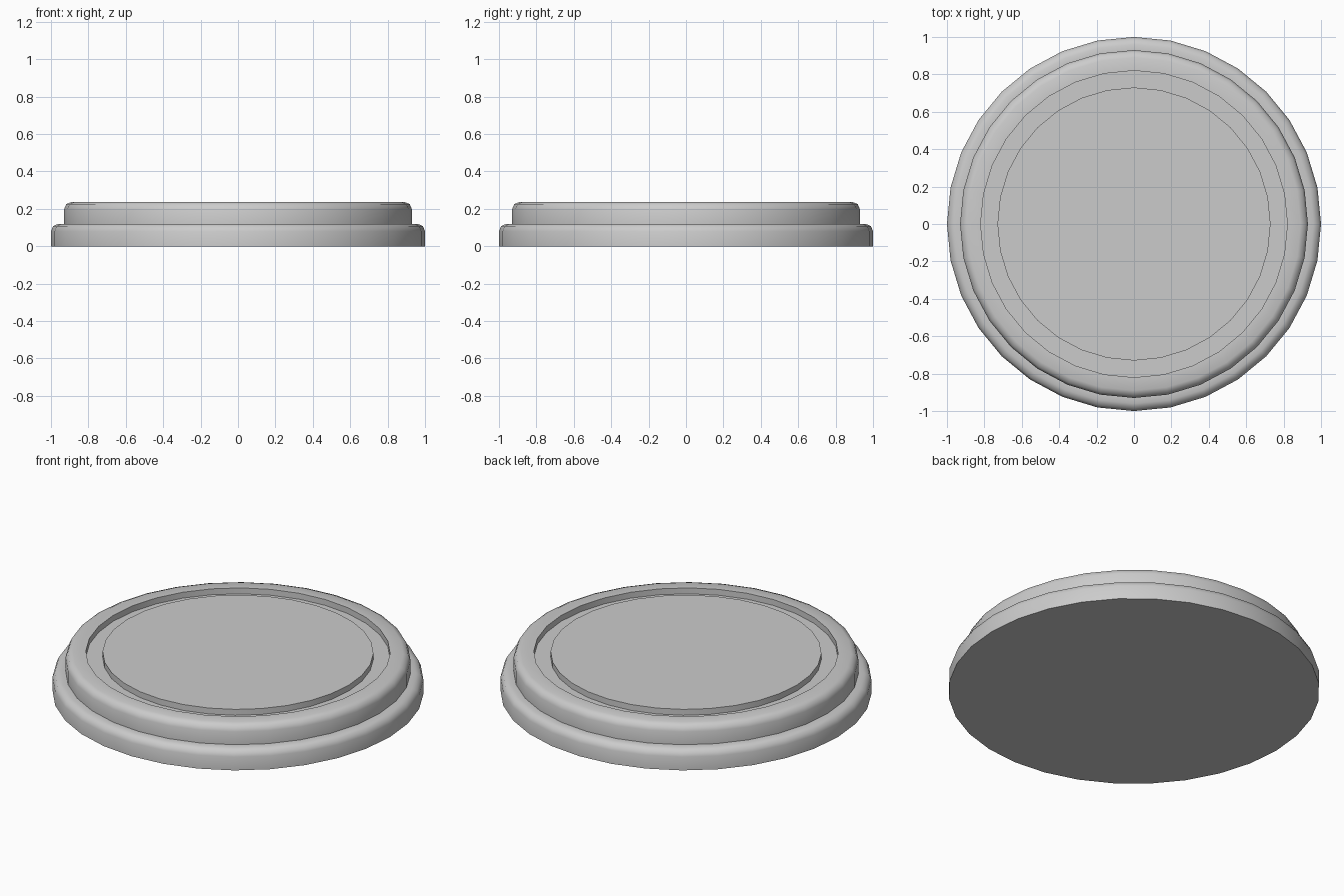
import bpy, bmesh
from math import sin, cos, pi, radians

if "Cube" in bpy.data.objects:
    bpy.data.objects.remove(bpy.data.objects["Cube"])

SIDES = 32
BEVEL = 0.04
BEVEL_STEPS = 2


def rounded_corner(radius, top):
    """Profile points of a rounded upper outer edge."""
    return [(radius - BEVEL + BEVEL * cos(a), top - BEVEL + BEVEL * sin(a))
            for a in (i * pi / 2 / BEVEL_STEPS for i in range(BEVEL_STEPS + 1))]


def lathe(name, profile):
    """Turn an (r, z) profile around z and cap both ends."""
    bm = bmesh.new()
    rings = [[bm.verts.new((r * cos(2 * pi * i / SIDES), r * sin(2 * pi * i / SIDES), z))
              for i in range(SIDES)] for r, z in profile]
    for low, high in zip(rings, rings[1:]):
        for i in range(SIDES):
            j = (i + 1) % SIDES
            bm.faces.new((low[i], low[j], high[j], high[i]))
    bm.faces.new(rings[0][::-1])
    bm.faces.new(rings[-1])
    bmesh.ops.recalc_face_normals(bm, faces=bm.faces)
    mesh = bpy.data.meshes.new(name)
    bm.to_mesh(mesh)
    bm.free()
    obj = bpy.data.objects.new(name, mesh)
    bpy.context.collection.objects.link(obj)
    bpy.ops.object.select_all(action='DESELECT')
    obj.select_set(True)
    bpy.context.view_layer.objects.active = obj
    bpy.ops.object.shade_smooth_by_angle(angle=radians(50))
    return obj


TOP, STEP, GROOVE = 0.237, 0.12, 0.202

# Stepped round plinth: wide foot, narrower upper tier, ring groove, flat centre
profile = [(1.0, 0.0)]
profile += rounded_corner(1.0, STEP)
profile += [(0.93, STEP)]
profile += rounded_corner(0.93, TOP)
profile += [(0.82, TOP), (0.82, GROOVE), (0.73, GROOVE), (0.73, TOP)]
lathe("round_base", profile)
